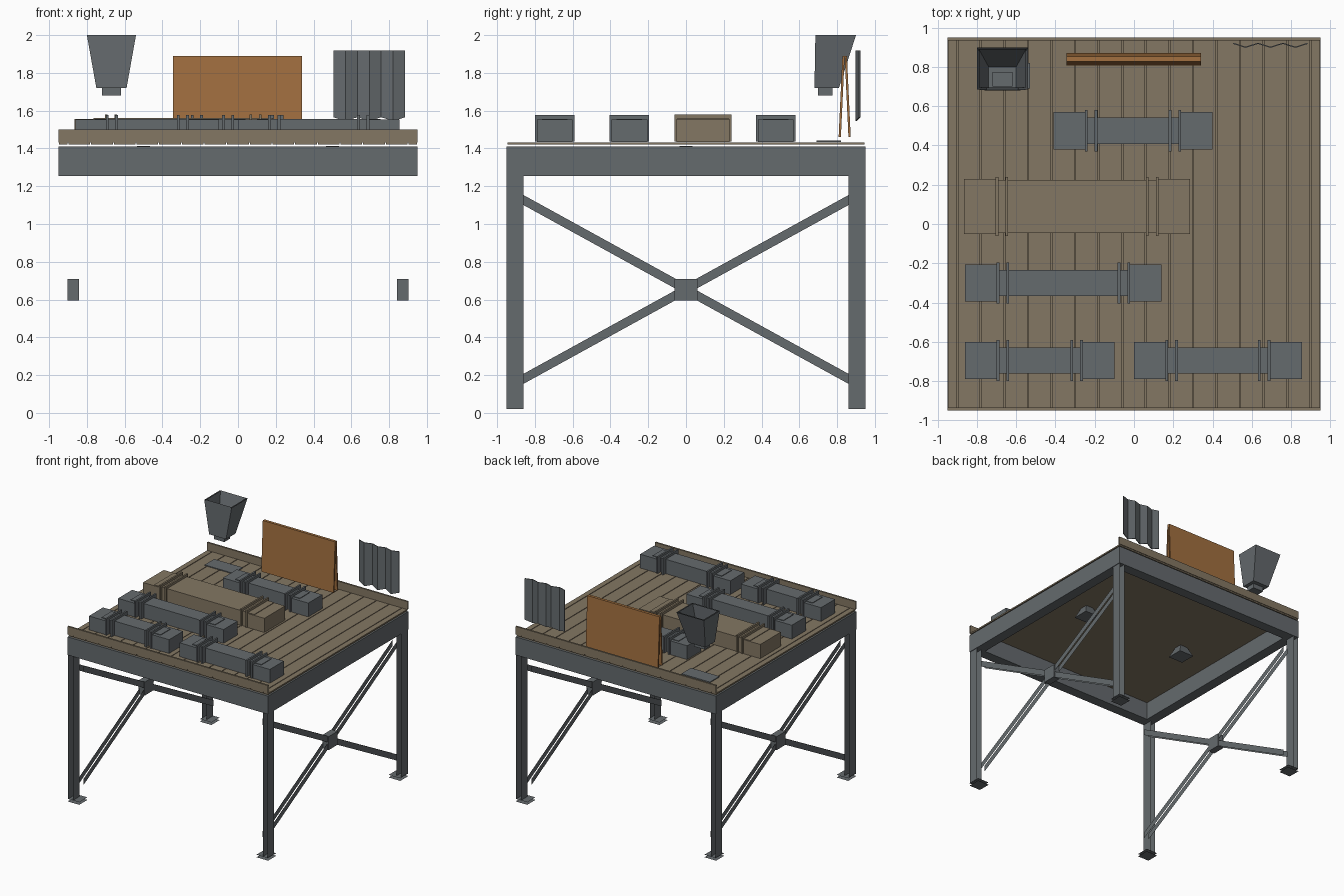
import bpy
from mathutils import Vector

default = bpy.data.objects.get("Cube")
if default:
    bpy.data.objects.remove(default)


def material(name, rgb):
    m = bpy.data.materials.new(name)
    m.use_nodes = True
    m.diffuse_color = (*rgb, 1)
    m.node_tree.nodes["Principled BSDF"].inputs["Base Color"].default_value = (*rgb, 1)
    return m


STEEL = material("steel grey", (0.13, 0.145, 0.155))
WOOD = material("weathered wood", (0.23, 0.185, 0.125))
ORANGE = material("orange board", (0.36, 0.16, 0.05))


def mesh(name, verts, faces, mat):
    me = bpy.data.meshes.new(name)
    me.from_pydata(verts, [], faces)
    me.materials.append(mat)
    ob = bpy.data.objects.new(name, me)
    bpy.context.collection.objects.link(ob)
    return ob


def box(name, x, y, z, mat, sides="xyz"):
    """Box from three ranges; sides lists the axes whose face pairs are built."""
    verts = [(a, b, c) for a in sorted(x) for b in sorted(y) for c in sorted(z)]
    pairs = {"x": [(0, 1, 3, 2), (4, 6, 7, 5)],
             "y": [(0, 4, 5, 1), (2, 3, 7, 6)],
             "z": [(0, 2, 6, 4), (1, 5, 7, 3)]}
    return mesh(name, verts, [f for s in sides for f in pairs[s]], mat)


def frustum(name, low, high, mat, floor=True):
    """Tapered shell between two rectangles (x0, x1, y0, y1, z), open on top."""
    verts = []
    for x0, x1, y0, y1, z in (low, high):
        verts += [(x0, y0, z), (x1, y0, z), (x1, y1, z), (x0, y1, z)]
    faces = [(i, (i + 1) % 4, (i + 1) % 4 + 4, i + 4) for i in range(4)]
    if floor:
        faces.append((3, 2, 1, 0))
    return mesh(name, verts, faces, mat)


def span(sign, a, b):
    return (sign * a, sign * b)


# Deck planks over one continuous underside
edges = [-0.95] + [-0.9 + 0.12 * i for i in range(16)] + [0.95]
for a, b in zip(edges, edges[1:]):
    box("deck_plank", (a + 0.003, b - 0.003), (-0.945, 0.945), (1.42, 1.432), WOOD)
box("deck_underside", (-0.94, 0.94), (-0.94, 0.94), (1.412, 1.419), WOOD, "z")

# Frame beams and toe boards
for s in (-1, 1):
    box("cross_beam", (-0.95, 0.95), span(s, 0.86, 0.95), (1.255, 1.41), STEEL)
    box("side_beam", span(s, 0.86, 0.95), (-0.86, 0.86), (1.255, 1.41), STEEL)
    box("toe_board", (-0.95, 0.95), span(s, 0.935, 0.95), (1.432, 1.5), WOOD, "yz")

# Legs with twin flanges, and paired foot plates
for sx in (-1, 1):
    for sy in (-1, 1):
        box("leg", span(sx, 0.9, 0.945), span(sy, 0.86, 0.95), (0.02, 1.255), STEEL, "x")
        box("foot_plate", span(sx, 0.84, 0.95), span(sy, 0.84, 0.95), (0, 0.022), STEEL, "z")

    # Crossed braces on each side, joined by a block
    for slope in (-0.55, 0.55):
        brace = box("brace", span(sx, 0.847, 0.89), (-0.88, 0.88), (0.627, 0.68), STEEL, "x")
        for v in brace.data.vertices:
            v.co.z += slope * v.co.y
    box("brace_joint", span(sx, 0.843, 0.902), (-0.06, 0.06), (0.595, 0.71), STEEL)

    # Hanging lamps below the deck
    x = 0.5 * sx
    frustum("lamp", (x - 0.07, x + 0.07, -0.07, 0.07, 1.33),
            (x - 0.035, x + 0.035, -0.035, 0.035, 1.412), STEEL)


# Strapped cargo bundles
def bundle(name, x0, x1, y, body, cap, top, mat):
    box(name + "_body", (x0 + 0.1, x1 - 0.1), (y - body, y + body), (1.434, top), mat)
    for end, d in ((x0, 1), (x1, -1)):
        box(name + "_cap", (end, end + d * 0.16), (y - cap, y + cap), (1.434, top - 0.005), mat)
        for k in (0.16, 0.21):
            s = end + d * k
            box(name + "_strap", (s, s + d * 0.014), (y - cap - 0.01, y + cap + 0.01),
                (1.436, top + 0.02), mat)


for x0, x1, y in ((-0.86, -0.1, -0.695), (0, 0.855, -0.695),
                  (-0.86, 0.14, -0.3), (-0.41, 0.4, 0.475)):
    bundle("steel_bundle", x0, x1, y, 0.067, 0.095, 1.557, STEEL)
bundle("timber_bundle", -0.865, 0.285, 0.09, 0.135, 0.14, 1.56, WOOD)

# Hopper with nozzle, above a plate on the deck
frustum("hopper", (-0.75, -0.59, 0.68, 0.81, 1.72), (-0.8, -0.54, 0.685, 0.9, 2.0), STEEL)
frustum("hopper_lining", (-0.74, -0.6, 0.69, 0.8, 1.73),
        (-0.79, -0.55, 0.695, 0.89, 2.0), STEEL)
box("hopper_nozzle", (-0.72, -0.62), (0.7, 0.775), (1.68, 1.76), STEEL)
box("deck_plate", (-0.8, -0.53), (0.69, 0.82), (1.434, 1.441), STEEL)

# A-frame board: two slabs leaning together
for s in (-1, 1):
    slab = box("sign_board", (-0.345, 0.34), (0.84, 0.84 + s * 0.012), (1.46, 1.89), ORANGE)
    for v in slab.data.vertices:
        v.co.y += s * 0.02 * (1.89 - v.co.z) / 0.43

# Corrugated sheet
n = 7
verts = []
for i in range(n):
    x = 0.505 + 0.38 * i / (n - 1)
    dip = i % 2
    verts += [(x, 0.917 - 0.02 * dip, 1.565 - 0.02 * dip), (x, 0.917 - 0.02 * dip, 1.918)]
sheet = mesh("corrugated_sheet", verts,
             [(2 * i, 2 * i + 2, 2 * i + 3, 2 * i + 1) for i in range(n - 1)], STEEL)
solid = sheet.modifiers.new("thickness", "SOLIDIFY")
solid.thickness = 0.006
